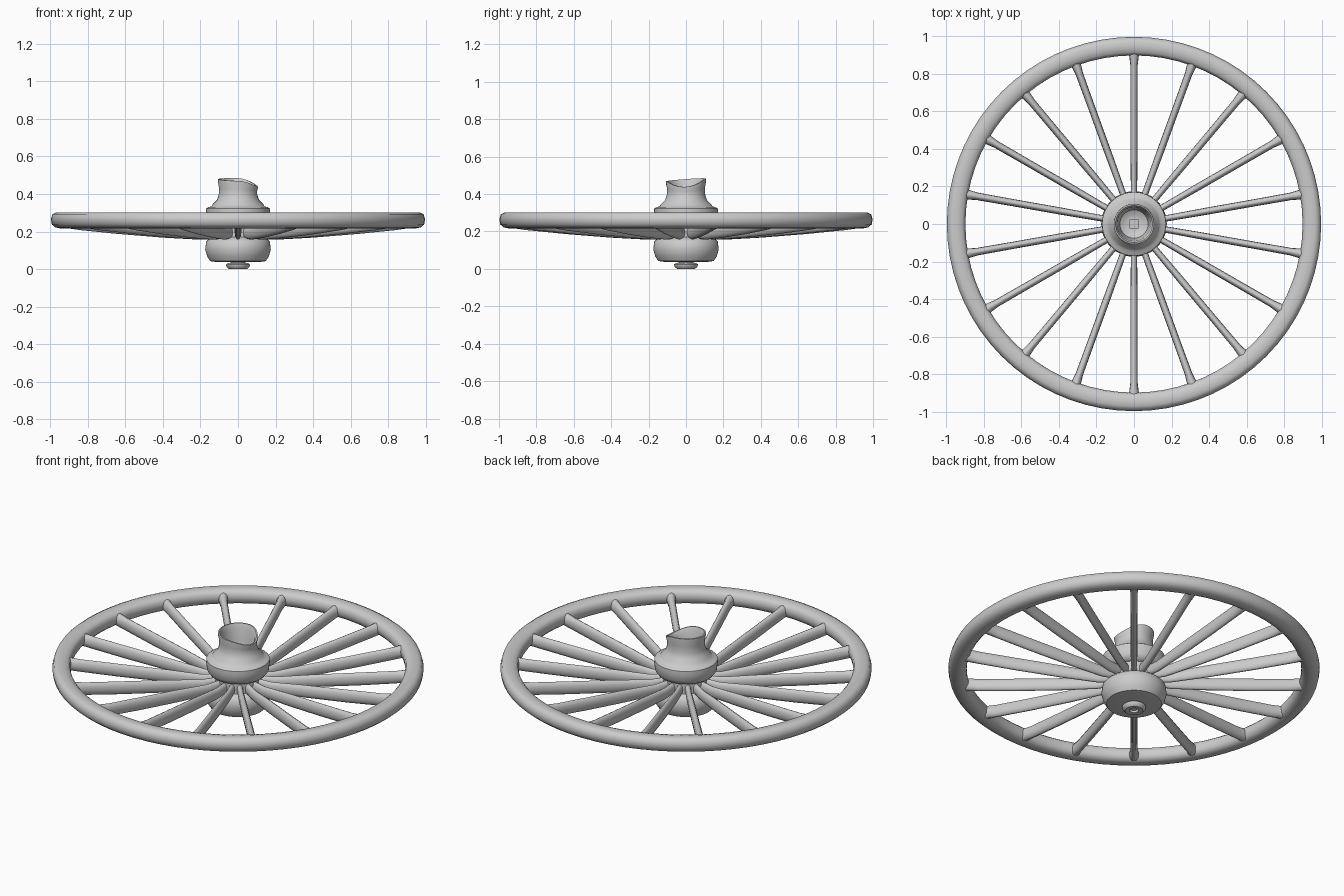
import bpy, bmesh, math
from math import sin, cos, pi

if "Cube" in bpy.data.objects:
    bpy.data.objects.remove(bpy.data.objects["Cube"])


def finish(name, bm, angle=45):
    bmesh.ops.remove_doubles(bm, verts=bm.verts, dist=1e-5)
    bmesh.ops.recalc_face_normals(bm, faces=bm.faces)
    me = bpy.data.meshes.new(name)
    bm.to_mesh(me)
    bm.free()
    ob = bpy.data.objects.new(name, me)
    bpy.context.collection.objects.link(ob)
    bpy.ops.object.select_all(action='DESELECT')
    ob.select_set(True)
    bpy.context.view_layer.objects.active = ob
    bpy.ops.object.shade_smooth_by_angle(angle=math.radians(angle))
    return ob


def skin(bm, rings, close_rings=False):
    """Bridge a list of equal closed vertex rings with quads."""
    n = len(rings[0])
    pairs = list(zip(rings, rings[1:]))
    if close_rings:
        pairs.append((rings[-1], rings[0]))
    for a, b in pairs:
        for i in range(n):
            j = (i + 1) % n
            bm.faces.new((a[i], a[j], b[j], b[i]))


def lathe(name, profile, seg=48, closed=False, warp=None, angle=45):
    """Spin (radius, height) points about z; end rings are capped if not closed."""
    bm = bmesh.new()
    rings = []
    for r, z in profile:
        ring = []
        for i in range(seg):
            a = 2 * pi * i / seg
            dz = warp(a, z) if warp else 0
            ring.append(bm.verts.new((r * cos(a), r * sin(a), z + dz)))
        rings.append(ring)
    skin(bm, rings, closed)
    if not closed:
        bm.faces.new(rings[0])
        bm.faces.new(rings[-1])
    return finish(name, bm, angle)


# Wheel rim with a softly rounded section
rim_section = [(0.915, 0.295), (0.94, 0.302), (0.97, 0.302), (0.99, 0.292),
               (0.998, 0.265), (0.993, 0.238), (0.975, 0.222), (0.945, 0.216),
               (0.918, 0.22), (0.902, 0.238), (0.899, 0.262), (0.904, 0.284)]
lathe("wheel_rim", rim_section, seg=72, closed=True, angle=60)

# Lower hub bowl and the core the spokes enter
lathe("hub_bowl", [(0.12, 0.038), (0.148, 0.042), (0.165, 0.068), (0.175, 0.105),
                   (0.17, 0.145), (0.155, 0.16), (0.13, 0.17), (0.128, 0.25)])

# End cap beneath the hub, with a small recess
lathe("hub_end_cap", [(0.022, 0.014), (0.025, 0.002), (0.048, 0.0), (0.062, 0.012),
                      (0.064, 0.024), (0.055, 0.031), (0.038, 0.034), (0.036, 0.05)])


# Upper hub: flange, flared neck and open cup with an uneven lip
def lip_warp(a, z):
    t = max(0.0, (z - 0.40) / 0.075)
    return t * (-0.034 * max(0.0, cos(a)) ** 2 + 0.007 * sin(a) - 0.003 * cos(a))


lathe("upper_hub", [(0.12, 0.232), (0.15, 0.238), (0.166, 0.26), (0.171, 0.30),
                    (0.17, 0.322), (0.158, 0.33), (0.142, 0.334), (0.135, 0.345),
                    (0.112, 0.368), (0.103, 0.395), (0.101, 0.43), (0.108, 0.468),
                    (0.107, 0.476), (0.099, 0.477), (0.09, 0.455), (0.085, 0.40),
                    (0.075, 0.35), (0.05, 0.335), (0.03, 0.333)], warp=lip_warp)

# Square stud at the bottom of the cup
stud = bmesh.new()
bmesh.ops.create_cube(stud, size=0.05)
for v in stud.verts:
    v.co.z += 0.32
finish("cup_stud", stud, 30)

# Eighteen blade-like spokes, dished from rim down to hub
SPOKES, SIDES = 18, 12
# radius, centre height, half width, half height
stations = [(0.11, 0.195, 0.017, 0.030), (0.20, 0.188, 0.017, 0.032),
            (0.40, 0.204, 0.019, 0.037), (0.65, 0.225, 0.019, 0.038),
            (0.85, 0.244, 0.020, 0.037), (0.90, 0.251, 0.026, 0.037),
            (0.94, 0.255, 0.034, 0.034)]
for k in range(SPOKES):
    a = pi / 2 + 2 * pi * k / SPOKES
    bm = bmesh.new()
    rings = []
    for r, z, w, h in stations:
        ring = []
        for i in range(SIDES):
            t = 2 * pi * i / SIDES
            s = w * cos(t)
            ring.append(bm.verts.new((r * cos(a) - s * sin(a),
                                      r * sin(a) + s * cos(a), z + h * sin(t))))
        rings.append(ring)
    skin(bm, rings)
    bm.faces.new(rings[0])
    bm.faces.new(rings[-1])
    finish(f"spoke_{k + 1:02d}", bm, 60)
